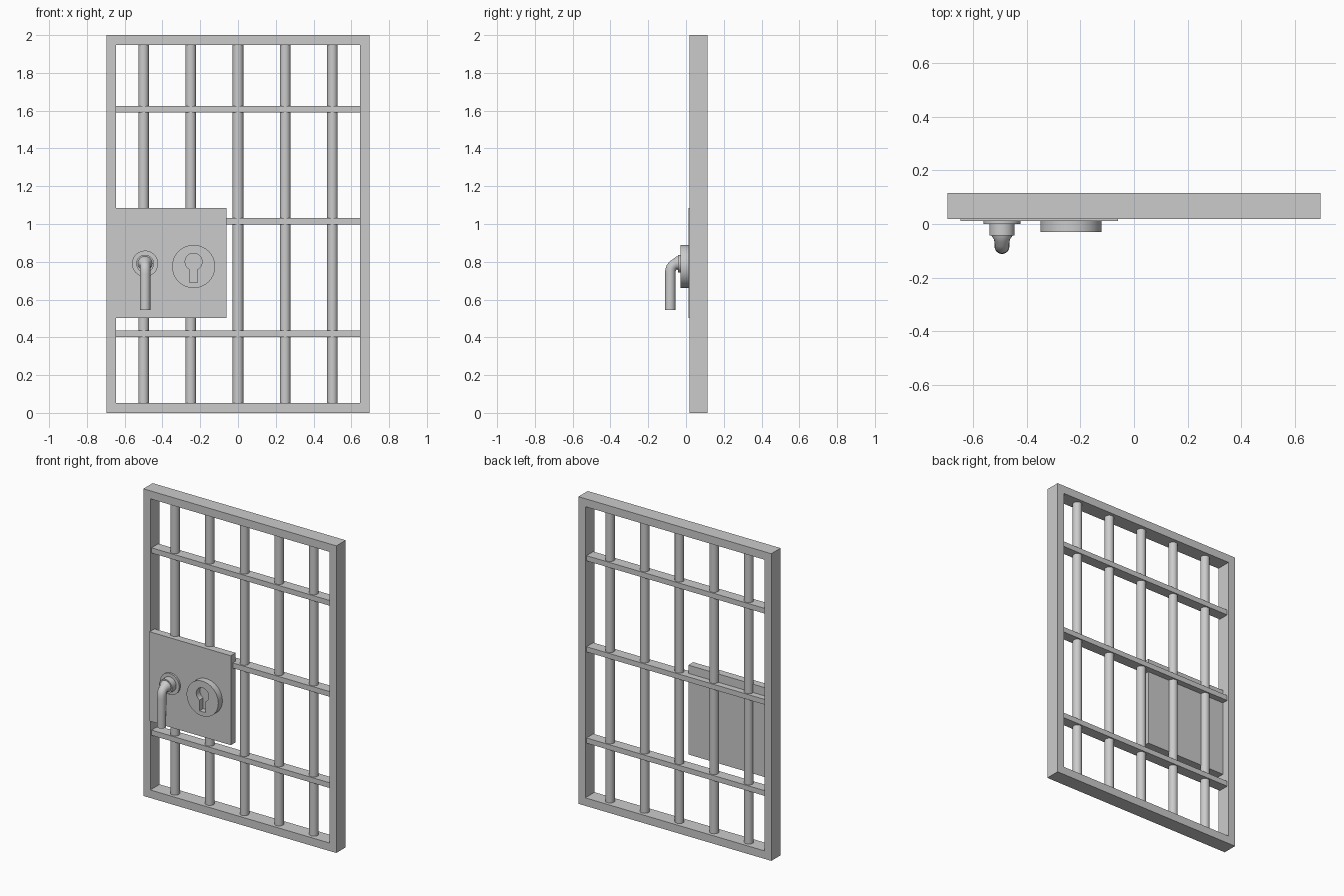
import bpy, bmesh, math
from mathutils import Matrix

if "Cube" in bpy.data.objects:
    bpy.data.objects.remove(bpy.data.objects["Cube"])

MID_Y = 0.067  # centre plane of the frame


def box(name, x, y, z):
    """Box from (min, max) pairs on each axis."""
    bpy.ops.mesh.primitive_cube_add(size=1, location=[sum(p) / 2 for p in (x, y, z)])
    o = bpy.context.object
    o.name = name
    o.scale = [p[1] - p[0] for p in (x, y, z)]
    bpy.ops.object.transform_apply(location=False, rotation=False, scale=True)
    return o


def cyl(name, r, x, z, y0=None, y1=None, z1=None, n=48):
    """Cylinder along y (y0..y1), or along z (z..z1)."""
    if z1 is None:
        loc, rot, d = (x, (y0 + y1) / 2, z), (math.pi / 2, 0, 0), abs(y1 - y0)
    else:
        loc, rot, d = (x, MID_Y, (z + z1) / 2), (0, 0, 0), z1 - z
    bpy.ops.mesh.primitive_cylinder_add(vertices=n, radius=r, depth=d, location=loc, rotation=rot)
    o = bpy.context.object
    o.name = name
    bpy.ops.object.shade_smooth_by_angle(angle=math.radians(35))
    return o


def prism(name, outline, y0, y1):
    """Extrude an x,z outline along y."""
    bm = bmesh.new()
    face = bm.faces.new([bm.verts.new((x, y0, z)) for x, z in outline])
    out = bmesh.ops.extrude_face_region(bm, geom=[face])
    bmesh.ops.translate(bm, vec=(0, y1 - y0, 0),
                        verts=[v for v in out['geom'] if isinstance(v, bmesh.types.BMVert)])
    bmesh.ops.recalc_face_normals(bm, faces=bm.faces)
    me = bpy.data.meshes.new(name)
    bm.to_mesh(me)
    bm.free()
    o = bpy.data.objects.new(name, me)
    bpy.context.collection.objects.link(o)
    return o


def cut(target, cutter):
    m = target.modifiers.new("cut", 'BOOLEAN')
    m.operation, m.solver, m.object = 'DIFFERENCE', 'EXACT', cutter
    bpy.context.view_layer.objects.active = target
    bpy.ops.object.modifier_apply(modifier=m.name)
    bpy.data.objects.remove(cutter)


# Outer frame with one rectangular opening
frame = box("door_frame", (-0.695, 0.695), (0.019, 0.115), (0, 2))
cut(frame, box("opening", (-0.645, 0.645), (-0.1, 0.3), (0.052, 1.948)))

# Round vertical bars
for i in range(5):
    cyl(f"vertical_bar_{i + 1}", 0.028, -0.5 + 0.25 * i, 0.04, z1=1.96, n=32)

# Flat cross bars
for i, z in enumerate((0.42, 1.014, 1.607)):
    box(f"cross_bar_{i + 1}", (-0.65, 0.65), (0.032, 0.102), (z - 0.017, z + 0.017))

# Lock plate
box("lock_plate", (-0.646, -0.06), (0.012, 0.062), (0.503, 1.085))

# Keyhole disc with a recessed keyhole
KX, KZ, R, W = -0.235, 0.775, 0.045, 0.021
disc = cyl("keyhole_disc", 0.114, KX, KZ, 0.02, -0.03, n=64)
a = math.asin(W / R)
hole = [(KX - W, 0.69), (KX + W, 0.69)]
for i in range(33):
    t = -math.pi / 2 + a + (2 * math.pi - 2 * a) * i / 32
    hole.append((KX + R * math.cos(t), 0.80 + R * math.sin(t)))
cut(disc, prism("keyhole", hole, -0.06, 0.008))

# Handle rosette and hub
HX, HZ = -0.492, 0.79
cyl("handle_rosette", 0.069, HX, HZ, 0.02, 0.0)
cyl("handle_hub", 0.047, HX, HZ, 0.01, -0.043)

# Bent lever handle swept along a path: y, z, radius
path = [(-0.03, 0.79, 0.042), (-0.046, 0.79, 0.038), (-0.056, 0.787, 0.030),
        (-0.068, 0.781, 0.028), (-0.077, 0.770, 0.028), (-0.082, 0.755, 0.028),
        (-0.083, 0.735, 0.028), (-0.084, 0.545, 0.028)]
cu = bpy.data.curves.new("lever_handle", 'CURVE')
cu.dimensions, cu.bevel_depth, cu.bevel_resolution, cu.use_fill_caps = '3D', 1.0, 6, True
sp = cu.splines.new('POLY')
sp.points.add(len(path) - 1)
for p, (y, z, r) in zip(sp.points, path):
    p.co, p.radius = (HX, y, z, 1), r
lever = bpy.data.objects.new("lever_handle", cu)
bpy.context.collection.objects.link(lever)
bpy.ops.object.select_all(action='DESELECT')
lever.select_set(True)
bpy.context.view_layer.objects.active = lever
bpy.ops.object.convert(target='MESH')
bpy.ops.object.shade_smooth_by_angle(angle=math.radians(45))
